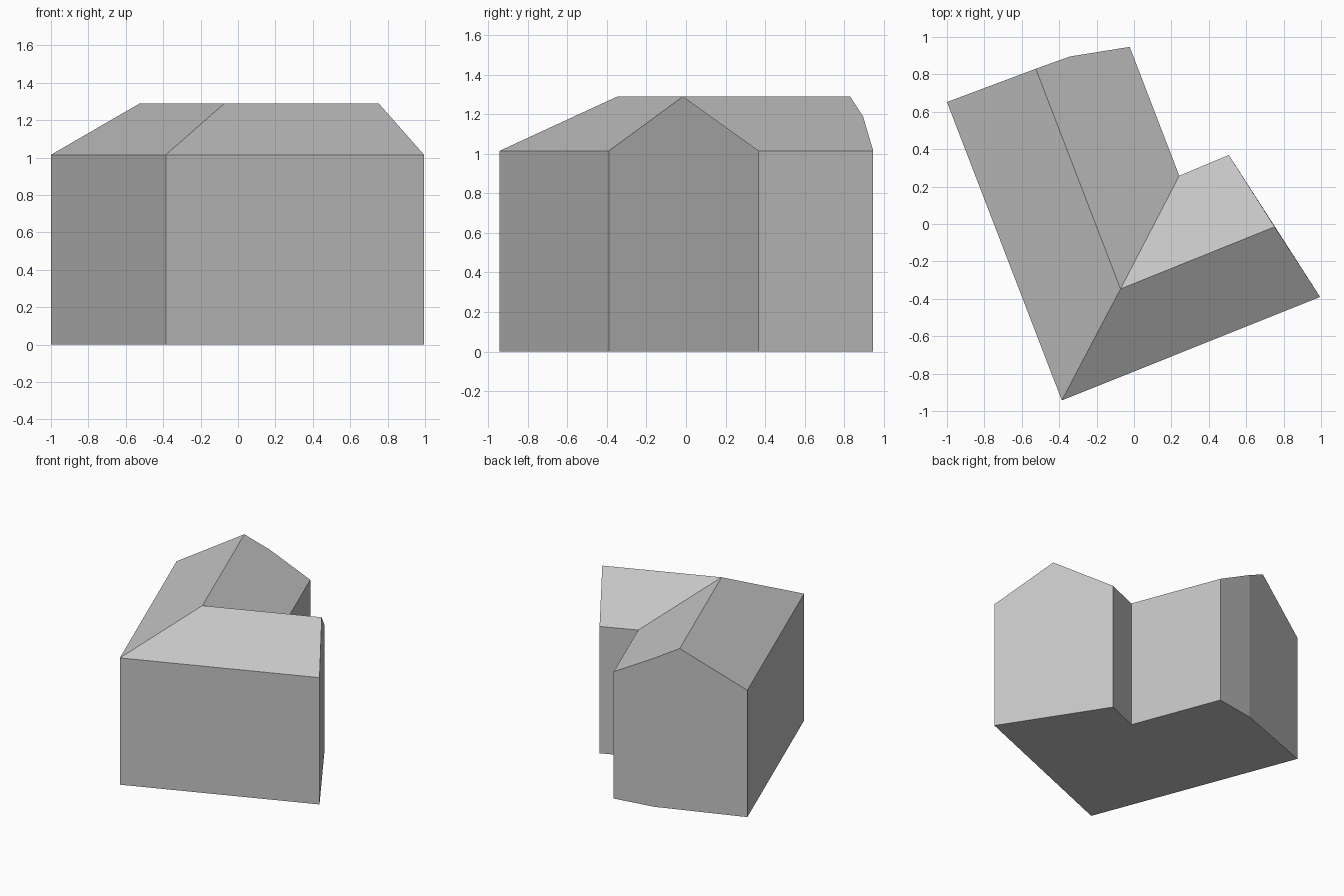
import bpy
import bmesh

cube = bpy.data.objects.get("Cube")
if cube:
    bpy.data.objects.remove(cube, do_unlink=True)

# One plain grey for the whole building
grey = bpy.data.materials.new("plain grey")
grey.use_nodes = True
colour = (0.55, 0.55, 0.55, 1)
grey.diffuse_color = colour
grey.node_tree.nodes["Principled BSDF"].inputs["Base Color"].default_value = colour

EAVE, RIDGE = 1.015, 1.29

# Angled L footprint, counter-clockwise: name -> x, y, wall height
corners = {
    "west": (-1.0, 0.652, EAVE),
    "south": (-0.386, -0.943, EAVE),
    "east": (0.995, -0.39, EAVE),
    "wing_back": (0.507, 0.369, EAVE),
    "inner": (0.242, 0.258, EAVE),
    "north": (-0.023, 0.947, EAVE),
    "bend": (-0.345, 0.895, 1.19),
}
# Ridge line: two gable peaks joined at the hip and valley
ridge = {"main_peak": (-0.525, 0.83), "hip": (-0.072, -0.347), "wing_peak": (0.752, -0.015)}
# Walls that carry a gable peak, keyed by their first corner
gables = {"east": "wing_peak", "bend": "main_peak"}
slopes = (
    ("west", "south", "hip", "main_peak"),
    ("south", "east", "wing_peak", "hip"),
    ("hip", "wing_peak", "wing_back", "inner"),
    ("hip", "inner", "north", "bend", "main_peak"),
)

bm = bmesh.new()
base = {n: bm.verts.new((x, y, 0)) for n, (x, y, z) in corners.items()}
top = {n: bm.verts.new(p) for n, p in corners.items()}
top.update({n: bm.verts.new((x, y, RIDGE)) for n, (x, y) in ridge.items()})

# Floor and walls
names = list(corners)
bm.faces.new([base[n] for n in reversed(names)])
for a, b in zip(names, names[1:] + names[:1]):
    peak = [top[gables[a]]] if a in gables else []
    bm.faces.new([base[a], base[b], top[b]] + peak + [top[a]])

# Roof slopes
for slope in slopes:
    bm.faces.new([top[n] for n in slope])

bmesh.ops.recalc_face_normals(bm, faces=bm.faces)
mesh = bpy.data.meshes.new("gabled_building")
bm.to_mesh(mesh)
bm.free()
mesh.materials.append(grey)
building = bpy.data.objects.new("gabled_building", mesh)
bpy.context.collection.objects.link(building)
